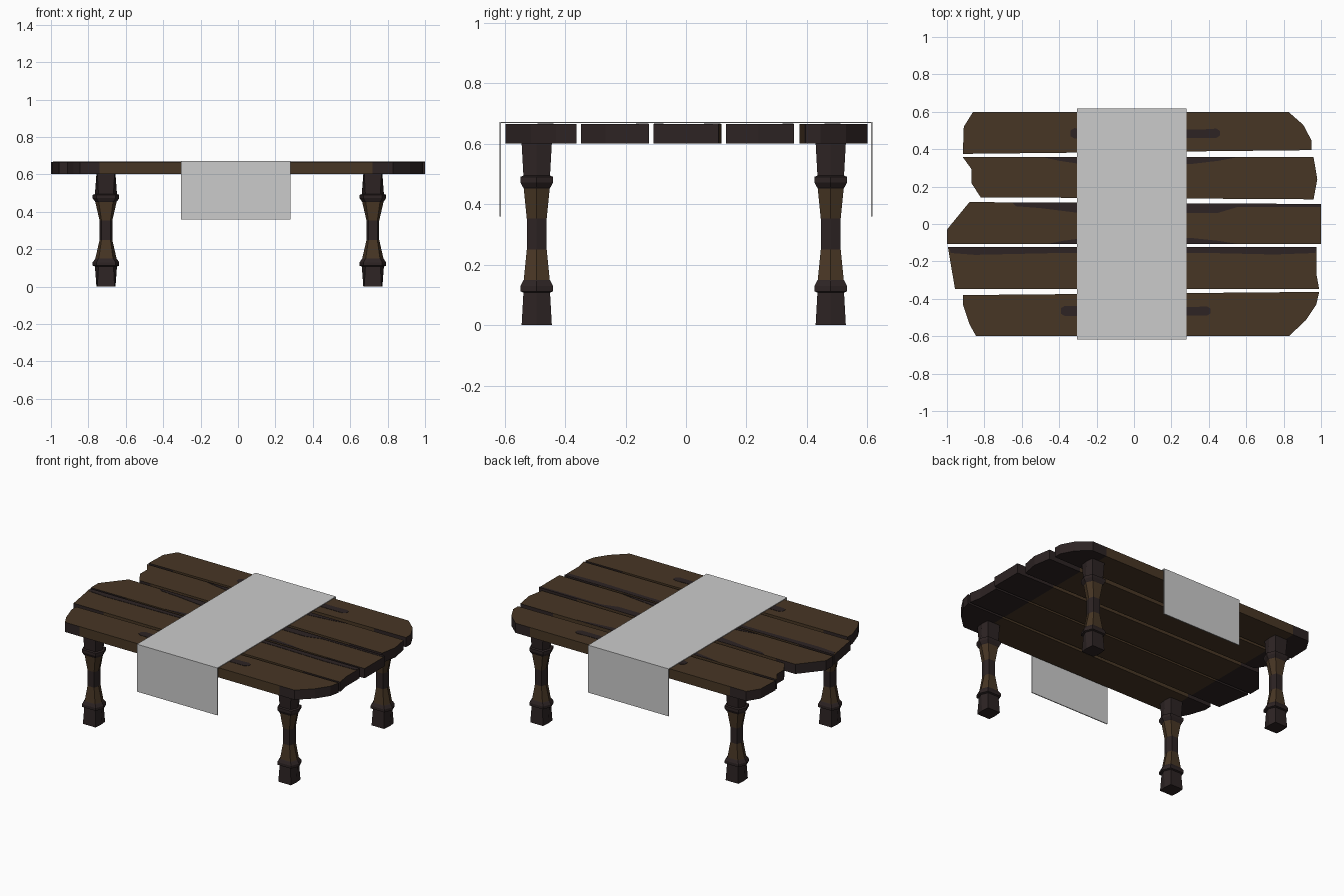
import bpy, bmesh

if "Cube" in bpy.data.objects:
    bpy.data.objects.remove(bpy.data.objects["Cube"])


def material(name, rgb):
    m = bpy.data.materials.new(name)
    m.diffuse_color = (*rgb, 1)
    m.use_nodes = True
    m.node_tree.nodes["Principled BSDF"].inputs["Base Color"].default_value = m.diffuse_color
    return m


BROWN = material("brown wood", (0.064, 0.037, 0.018))
DARK = material("dark wood", (0.026, 0.017, 0.017))
CLOTH = material("grey cloth", (0.6, 0.6, 0.6))
Z0, Z1 = 0.602, 0.666


def finish(bm, name, mats):
    bmesh.ops.recalc_face_normals(bm, faces=bm.faces)
    me = bpy.data.meshes.new(name)
    bm.to_mesh(me)
    bm.free()
    for m in mats:
        me.materials.append(m)
    ob = bpy.data.objects.new(name, me)
    bpy.context.collection.objects.link(ob)
    return ob


def extrude(points, vec):
    """Closed prism from a flat outline."""
    bm = bmesh.new()
    f = bm.faces.new([bm.verts.new(p) for p in points])
    r = bmesh.ops.extrude_face_region(bm, geom=[f], use_keep_orig=True)
    bmesh.ops.translate(bm, vec=vec, verts=[v for v in r["geom"] if isinstance(v, bmesh.types.BMVert)])
    return bm


# Table top planks: brown, with dark undersides and rims near the ends
planks = [
    [(-.86, .6), (-.91, .52), (-.915, .375), (.95, .395), (.95, .445), (.905, .53), (.825, .6)],
    [(-.915, .357), (-.87, .295), (-.87, .22), (-.82, .143), (.96, .132), (.98, .24), (.96, .357)],
    [(-.88, .117), (-1, -.03), (-1, -.107), (1, -.107), (1, .107)],
    [(-.995, -.123), (-.957, -.348), (.99, -.348), (.975, -.267), (.975, -.123)],
    [(-.915, -.38), (-.915, -.43), (-.88, -.535), (-.845, -.598), (.83, -.598), (.92, -.513),
     (.975, -.43), (.99, -.363)],
]
for i, outline in enumerate(planks):
    bm = extrude([(x, y, Z0) for x, y in outline], (0, 0, Z1 - Z0))
    for cut in (-.74, .72):
        bmesh.ops.bisect_plane(bm, geom=bm.verts[:] + bm.edges[:] + bm.faces[:],
                               plane_co=(cut, 0, 0), plane_no=(1, 0, 0))
    for f in bm.faces:
        c = f.calc_center_median()
        if c.z < Z1 - .001 and not -.74 < c.x < .72:
            f.material_index = 1
    finish(bm, f"plank_{i + 1}", [BROWN, DARK])

# Dark worn patches on the planks, as very thin plates


def patch(name, outline):
    finish(extrude([(x, y, Z1 - .001) for x, y in outline], (0, 0, .003)), name, [DARK])


def knot(name, x0, x1, y):
    patch(name, [(x0, y - .015), (x0 + .02, y - .027), (x1 - .08, y - .025), (x1 - .02, y - .025),
                 (x1, y - .012), (x1, y + .012), (x1 - .02, y + .025), (x1 - .1, y + .02),
                 (x0 + .02, y + .027), (x0, y + .015)])


def edge_wear(name, x0, x1, y, d):
    patch(name, [(x0, y), (x0 + .08, y + d * .5), (x0 + .2, y + d), (x1 - .25, y + d),
                 (x1 - .1, y + d * .5), (x1, y)])


knot("back_knot", -.34, .46, .485)
knot("front_knot", -.39, .41, -.465)
edge_wear("wear_plank_2", -.48, .55, .356, -.036)
edge_wear("wear_plank_3_front", -.46, .55, -.106, .032)
patch("wear_plank_3_back", [(-.65, .115), (-.63, .095), (-.5, .085), (-.3, .06), (.25, .06),
                            (.45, .06), (.55, .09), (1, .09), (1, .107)])
patch("wear_plank_4", [(-.99, -.124), (-.98, -.155), (-.85, -.165), (-.4, -.155), (.4, -.155),
                       (.75, -.163), (.97, -.155), (.975, -.124)])

# Turned legs: rings of (z, half width x, half flat x, half depth y), six sides
lower = [(0, .051, .046, .05), (.108, .059, .04, .044), (.112, .071, .05, .054),
         (.13, .071, .05, .054), (.146, .06, .042, .046), (.15, .057, .038, .043),
         (.25, .034, .024, .033)]
rings = lower + [(.603 - z, a, b, c) for z, a, b, c in reversed(lower)]


def leg(name, px, py):
    bm = bmesh.new()
    loops = [[bm.verts.new((px + x, py + y, z)) for x, y in
              ((a, 0), (b, c), (-b, c), (-a, 0), (-b, -c), (b, -c))] for z, a, b, c in rings]
    for lo, hi in zip(loops, loops[1:]):
        for k in range(6):
            f = bm.faces.new((lo[k], lo[(k + 1) % 6], hi[(k + 1) % 6], hi[k]))
            z = f.calc_center_median().z
            f.material_index = 0 if .155 < z < .25 or .353 < z < .448 else 1
    for end in (loops[0], loops[-1]):
        bm.faces.new(end).material_index = 1
    finish(bm, name, [BROWN, DARK])


for side, px in (("left", -.706), ("right", .721)):
    for pos, py in (("front", -.494), ("back", .479)):
        leg(f"{pos}_{side}_leg", px, py)

# Table runner: a thin sheet folded over the front and back edges
ZT, ZB, T = .673, .36, .006
profile = [(-.618, ZB), (-.618, ZT), (.618, ZT), (.618, ZB),
           (.618 - T, ZB), (.618 - T, ZT - .004), (-.618 + T, ZT - .004), (-.618 + T, ZB)]
finish(extrude([(-.305, y, z) for y, z in profile], (.587, 0, 0)), "table_runner", [CLOTH])
